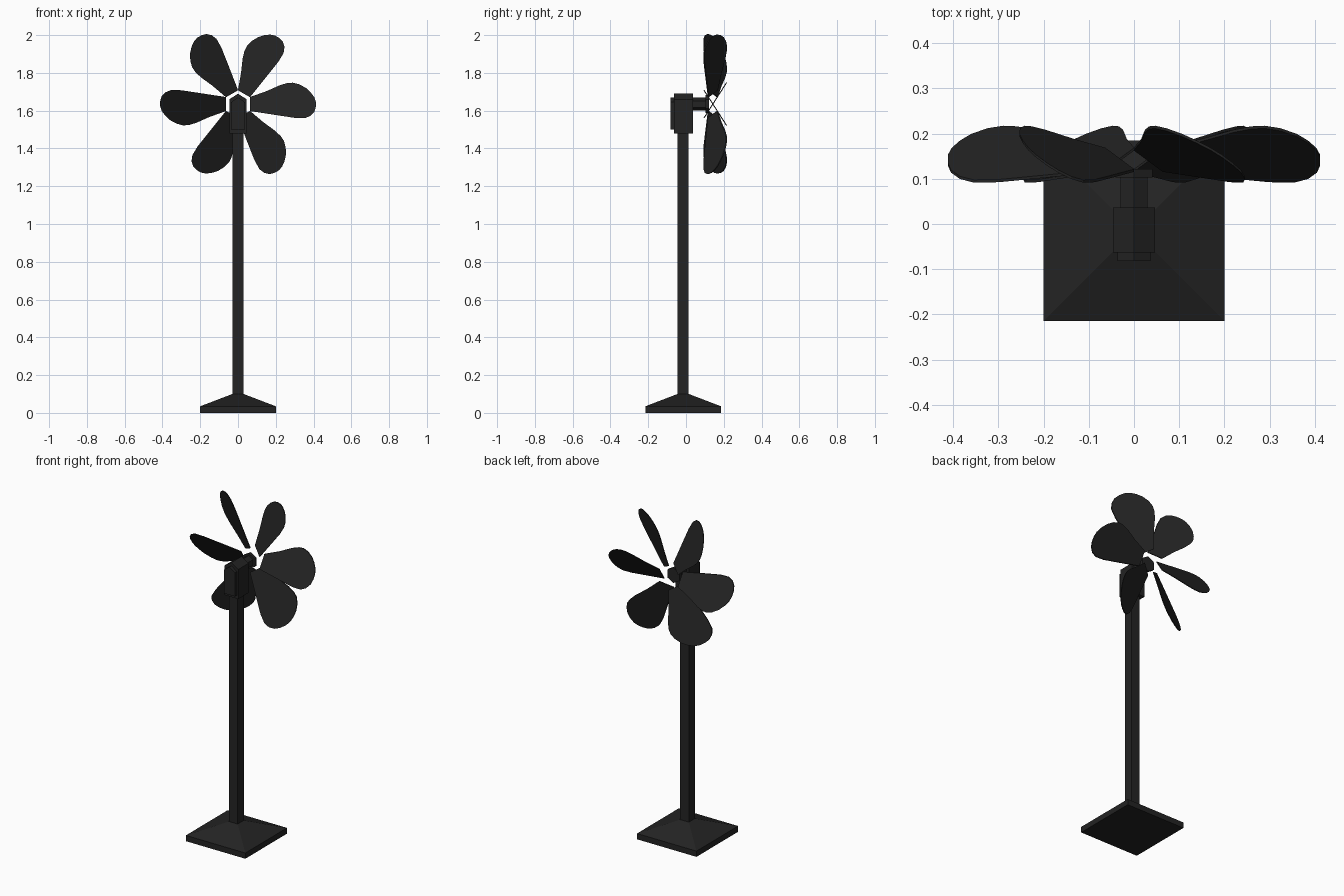
import bpy, bmesh, math

cube = bpy.data.objects.get("Cube")
if cube:
    bpy.data.objects.remove(cube, do_unlink=True)

black = bpy.data.materials.new("matte black")
black.use_nodes = True
COLOR = (0.017, 0.017, 0.017, 1)
black.diffuse_color = COLOR
bsdf = black.node_tree.nodes["Principled BSDF"]
bsdf.inputs["Base Color"].default_value = COLOR
bsdf.inputs["Roughness"].default_value = 0.8

POLE_Y = -0.015
HUB_Z = 1.635


def loft(name, rings):
    """Solid skinned through matching rings of points, capped at both ends."""
    bm = bmesh.new()
    loops = [[bm.verts.new(p) for p in ring] for ring in rings]
    for a, b in zip(loops, loops[1:]):
        for i in range(len(a)):
            j = (i + 1) % len(a)
            bm.faces.new((a[i], a[j], b[j], b[i]))
    bm.faces.new(loops[0])
    bm.faces.new(loops[-1])
    bmesh.ops.recalc_face_normals(bm, faces=bm.faces)
    mesh = bpy.data.meshes.new(name)
    bm.to_mesh(mesh)
    bm.free()
    mesh.materials.append(black)
    obj = bpy.data.objects.new(name, mesh)
    bpy.context.collection.objects.link(obj)
    return obj


def square(half, z):
    return [(sx * half, POLE_Y + sy * half, z)
            for sx, sy in ((-1, -1), (1, -1), (1, 1), (-1, 1))]


def gable(w, bottom, shoulder, peak, y):
    return [(-w, y, bottom), (w, y, bottom), (w, y, shoulder), (0, y, peak), (-w, y, shoulder)]


def hexagon(r, y):
    return [(r * math.sin(k * math.pi / 3), y, HUB_Z + r * math.cos(k * math.pi / 3))
            for k in range(6)]


# Stand
loft("base", [square(0.2, 0), square(0.2, 0.035), square(0.03, 0.1)])
loft("pole", [square(0.029, 0.09), square(0.029, 1.5)])

# Motor housing with its front cover
loft("motor_housing", [gable(0.046, 1.48, 1.66, 1.69, y) for y in (-0.063, 0.036)])
loft("front_cover", [gable(0.036, 1.5, 1.645, 1.67, y) for y in (-0.082, -0.06)])

# Axle and its end flange
loft("axle", [hexagon(0.034, 0.03), hexagon(0.034, 0.11)])
loft("axle_flange", [hexagon(0.047, 0.103), hexagon(0.047, 0.122)])

# Blades: outline as (distance from hub, offset across the blade)
OUTLINE = [(.063, .037), (.15, .068), (.22, .099), (.26, .111), (.29, .113),
           (.325, .104), (.36, .085), (.385, .062), (.404, .036), (.412, .012),
           (.412, -.015), (.405, -.04), (.385, -.062), (.355, -.074),
           (.3, -.073), (.2, -.058), (.063, -.037)]
THICKNESS = 0.006
PITCH = 0.64


def blade(index):
    a = index * math.pi / 3

    def ring(shift):
        return [(r * math.cos(a) - u * math.sin(a),
                 0.155 + PITCH * (u - 0.02) + shift,
                 HUB_Z + r * math.sin(a) + u * math.cos(a)) for r, u in OUTLINE]
    loft(f"blade_{index + 1}", [ring(-THICKNESS / 2), ring(THICKNESS / 2)])


for i in range(6):
    blade(i)
